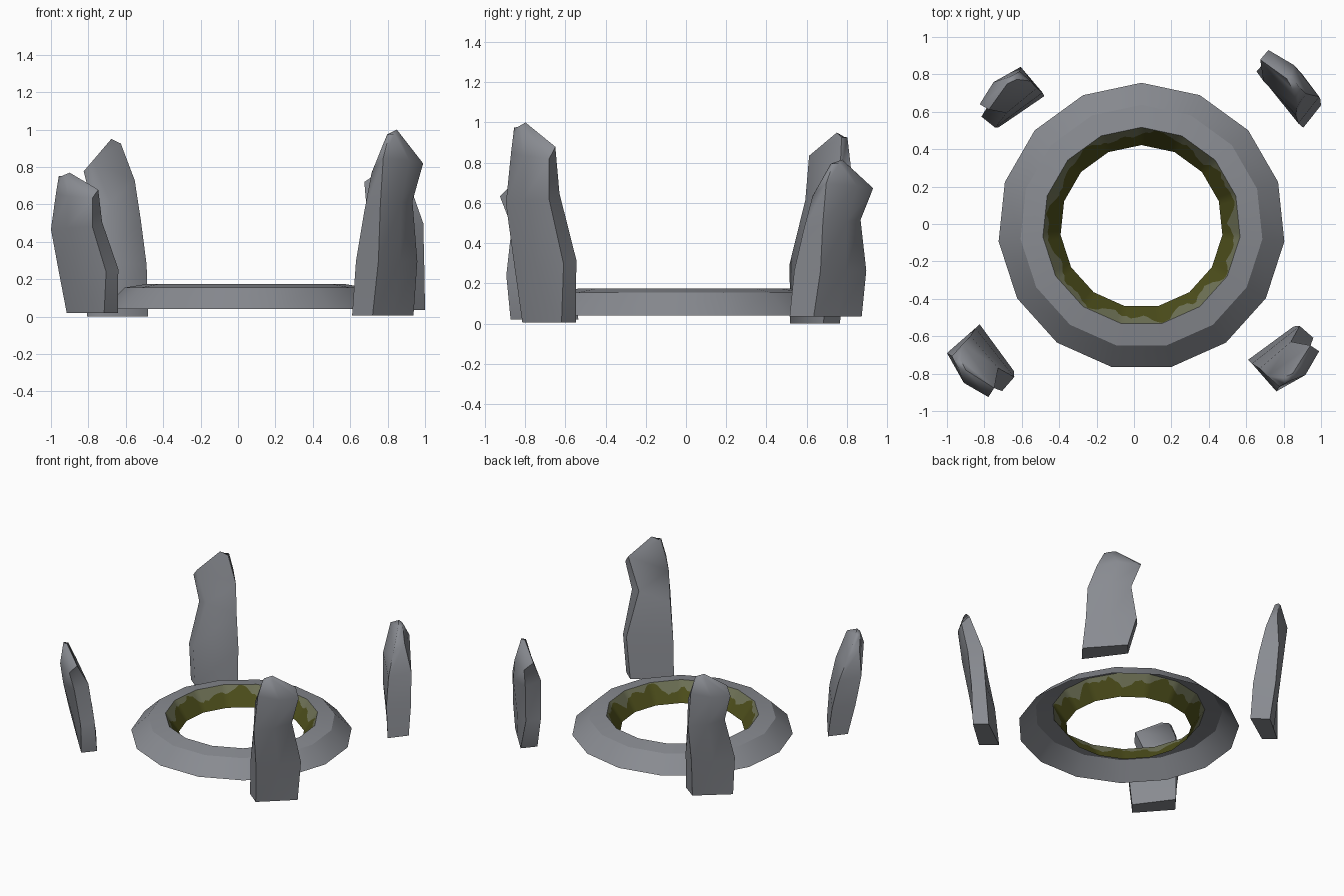
import bpy, bmesh, math, random
from mathutils import Vector, Matrix

random.seed(4)
if "Cube" in bpy.data.objects:
    bpy.data.objects.remove(bpy.data.objects["Cube"])


def material(name, rgb):
    m = bpy.data.materials.new(name)
    m.use_nodes = True
    m.diffuse_color = (*rgb, 1)
    bsdf = m.node_tree.nodes["Principled BSDF"]
    bsdf.inputs["Base Color"].default_value = (*rgb, 1)
    bsdf.inputs["Roughness"].default_value = 0.9
    return m


stone = material("grey stone", (0.25, 0.26, 0.285))
moss = material("dark moss", (0.075, 0.077, 0.011))
lichen = material("pale lichen", (0.16, 0.17, 0.095))


def finish(name, bm, mats, smooth):
    bmesh.ops.recalc_face_normals(bm, faces=bm.faces)
    mesh = bpy.data.meshes.new(name)
    bm.to_mesh(mesh)
    bm.free()
    for m in mats:
        mesh.materials.append(m)
    ob = bpy.data.objects.new(name, mesh)
    bpy.context.collection.objects.link(ob)
    bpy.ops.object.select_all(action="DESELECT")
    ob.select_set(True)
    bpy.context.view_layer.objects.active = ob
    bpy.ops.object.shade_smooth_by_angle(angle=math.radians(smooth))


def bridge(bm, a, b, index=0):
    """Join two closed loops of equal length with quads."""
    for i in range(len(a)):
        j = (i + 1) % len(a)
        f = bm.faces.new((a[i], a[j], b[j], b[i]))
        f.material_index = index


# Ring of fifteen sides, open underneath
SIDES, STEPS = 15, 9
CENTRE = Vector((0.04, -0.013, 0))


def polygon(radius, z):
    return [CENTRE + Vector((radius * math.cos(a), radius * math.sin(a), z))
            for a in (math.pi / 2 + k * math.tau / SIDES for k in range(SIDES))]


def divided(points):
    n = len(points)
    return [points[k].lerp(points[(k + 1) % n], s / STEPS)
            for k in range(n) for s in range(STEPS)]


bm = bmesh.new()
loops = [[bm.verts.new(p) for p in polygon(r, z)]
         for r, z in ((0.768, 0.04), (0.65, 0.155), (0.53, 0.175))]
bridge(bm, loops[0], loops[1])
bridge(bm, loops[1], loops[2])
finish("stone_ring", bm, [stone], 28)

# Inner lining: pale band above a ragged line, moss below
top, low = divided(polygon(0.53, 0.175)), divided(polygon(0.435, 0.04))
bm = bmesh.new()
line = []
for i, (p, q) in enumerate(zip(top, low)):
    a = math.tau * i / len(top)
    f = 0.32 + 0.17 * math.sin(7 * a) + 0.12 * math.sin(16 * a + 1)
    line.append(p.lerp(q, max(0.03, f + random.uniform(-0.08, 0.08))))
rows = [[bm.verts.new(p) for p in row] for row in (top, line, low)]
bridge(bm, rows[0], rows[1], 1)
bridge(bm, rows[1], rows[2], 0)
finish("mossy_lining", bm, [moss, lichen], 28)

# Standing stone sections: outer left, outer right, inner right, inner left
SECTIONS = (
    ((.725, -.81, .01), (.935, -.62, .01), (.855, -.55, .01), (.62, -.725, .01)),
    ((.755, -.85, .3), (.955, -.61, .3), (.885, -.548, .32), (.64, -.745, .3)),
    ((.765, -.89, .6), (.93, -.68, .62), (.84, -.63, .65), (.68, -.77, .55)),
    ((.78, -.865, .85), (.985, -.68, .82), (.94, -.65, .88), (.72, -.81, .77)),
    ((.81, -.85, .975), (.86, -.81, .98), (.85, -.795, 1.0), (.80, -.82, .975)),
)
# How far the ridge down the outer face stands out at each section
RIDGE = (0, .015, .035, .045, .005)
OUTWARD = Vector((1, -1, 0)).normalized()


def standing_stone(name, turn, lean, low, high):
    """Turn the shared stone, lean it, then size it between two corners."""
    spin = Matrix.Rotation(math.radians(turn), 3, "Z")
    pts = []
    for section, ridge in zip(SECTIONS, RIDGE):
        a, b, c, d = map(Vector, section)
        for corner in (a, (a + b) / 2 + OUTWARD * ridge, b, c, d):
            p = spin @ corner
            p.x += lean * p.z
            pts.append(p)
    for k in range(3):
        least, most = min(p[k] for p in pts), max(p[k] for p in pts)
        for p in pts:
            p[k] = low[k] + (p[k] - least) / (most - least) * (high[k] - low[k])
    bm = bmesh.new()
    verts = [bm.verts.new(p) for p in pts]
    levels = [verts[i:i + 5] for i in range(0, len(verts), 5)]
    for a, b in zip(levels, levels[1:]):
        bridge(bm, a, b)
    bm.faces.new(levels[0])
    bm.faces.new(levels[-1])
    finish(name, bm, [stone], 75)


standing_stone("front_left_stone", 0, 0, (.61, -.895, .005), (.99, -.545, 1.0))
standing_stone("back_left_stone", 90, -.15, (.655, .515, .035), (1.0, .93, .815))
standing_stone("back_right_stone", 180, .04, (-.825, .515, 0), (-.48, .84, .95))
standing_stone("front_right_stone", -90, 0, (-1.0, -.925, .02), (-.64, -.535, .77))
